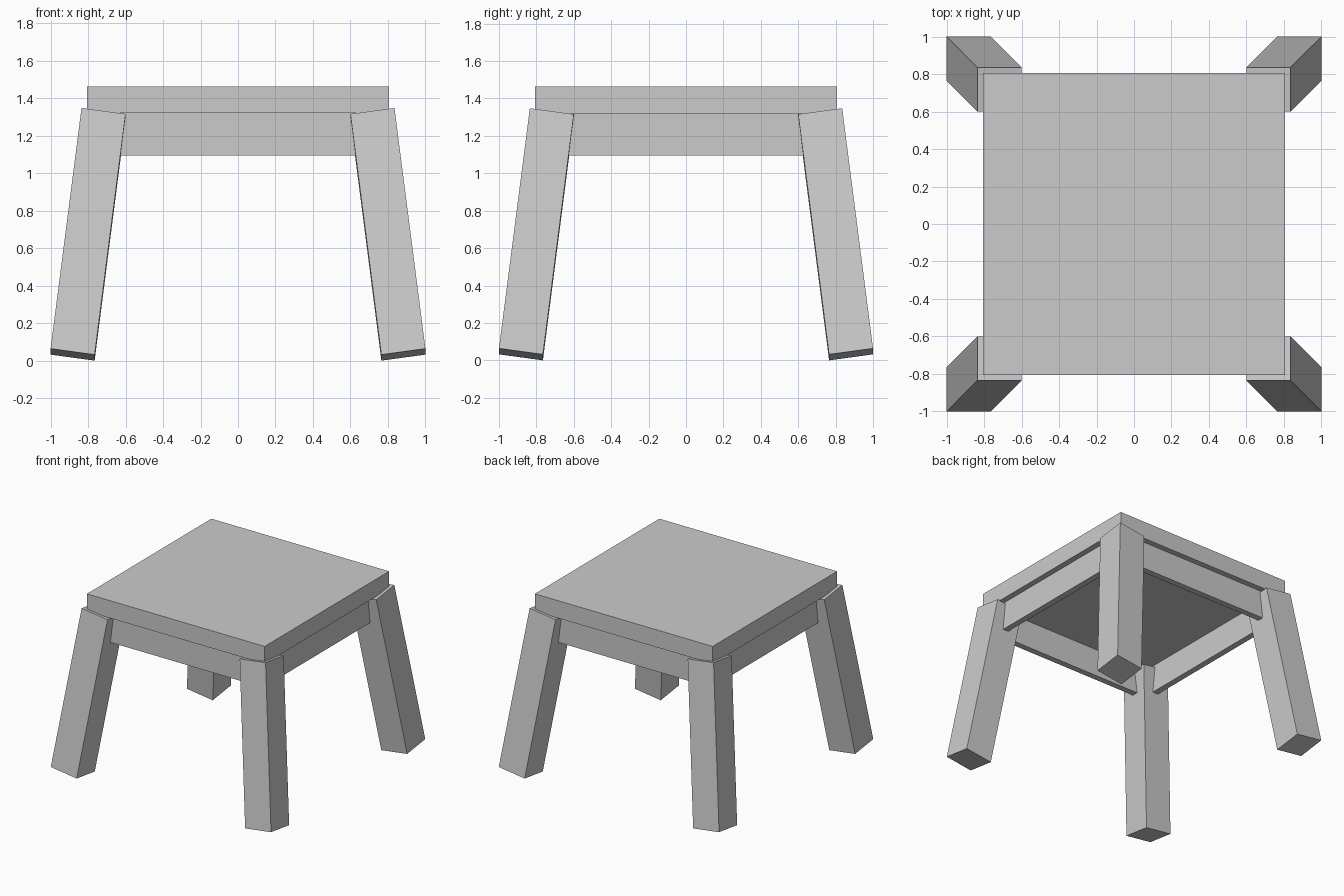
import bpy

if "Cube" in bpy.data.objects:
    bpy.data.objects.remove(bpy.data.objects["Cube"])

# One plain grey for the whole stool
grey = bpy.data.materials.new("light_grey")
grey.diffuse_color = (0.60, 0.60, 0.60, 1.0)
grey.use_nodes = True
grey.node_tree.nodes["Principled BSDF"].inputs["Base Color"].default_value = grey.diffuse_color


def solid(name, verts, faces):
    mesh = bpy.data.meshes.new(name)
    mesh.from_pydata(verts, [], faces)
    mesh.materials.append(grey)
    obj = bpy.data.objects.new(name, mesh)
    bpy.context.collection.objects.link(obj)
    return obj


def prism(name, bottom, top):
    """Six-sided block between two four-cornered rings."""
    faces = [(3, 2, 1, 0), (4, 5, 6, 7)]
    faces += [(i, (i + 1) % 4, (i + 1) % 4 + 4, i + 4) for i in range(4)]
    return solid(name, bottom + top, faces)


def box(name, x0, x1, y0, y1, z0, z1):
    ring = [(x0, y0), (x1, y0), (x1, y1), (x0, y1)]
    return prism(name, [(x, y, z0) for x, y in ring], [(x, y, z1) for x, y in ring])


# Seat board
box("seat", -0.807, 0.807, -0.807, 0.807, 1.32, 1.463)

# Rails under the seat, one per side, running into the legs
OUT, IN, END, Z0, Z1 = 0.76, 0.71, 0.64, 1.095, 1.32
for s, side in ((1, "back"), (-1, "front")):
    y0, y1 = sorted((s * IN, s * OUT))
    box(side + "_rail", -END, END, y0, y1, Z0, Z1)
for s, side in ((1, "right"), (-1, "left")):
    x0, x1 = sorted((s * IN, s * OUT))
    box(side + "_rail", x0, x1, -END, END, Z0, Z1)

# Splayed square legs, their ends tilted with the splay
WIDTH, RISE = 0.235, 0.032


def leg_ring(inner, z, sx, sy):
    steps = [(0, 0), (1, 0), (1, 1), (0, 1)]
    if sx * sy < 0:          # keep the faces pointing outward when mirrored
        steps.reverse()
    return [(sx * (inner + WIDTH * a), sy * (inner + WIDTH * b), z + RISE * (a + b))
            for a, b in steps]


for sx, xn in ((1, "right"), (-1, "left")):
    for sy, yn in ((1, "back"), (-1, "front")):
        prism(f"{yn}_{xn}_leg", leg_ring(0.765, 0.0, sx, sy), leg_ring(0.60, 1.284, sx, sy))
